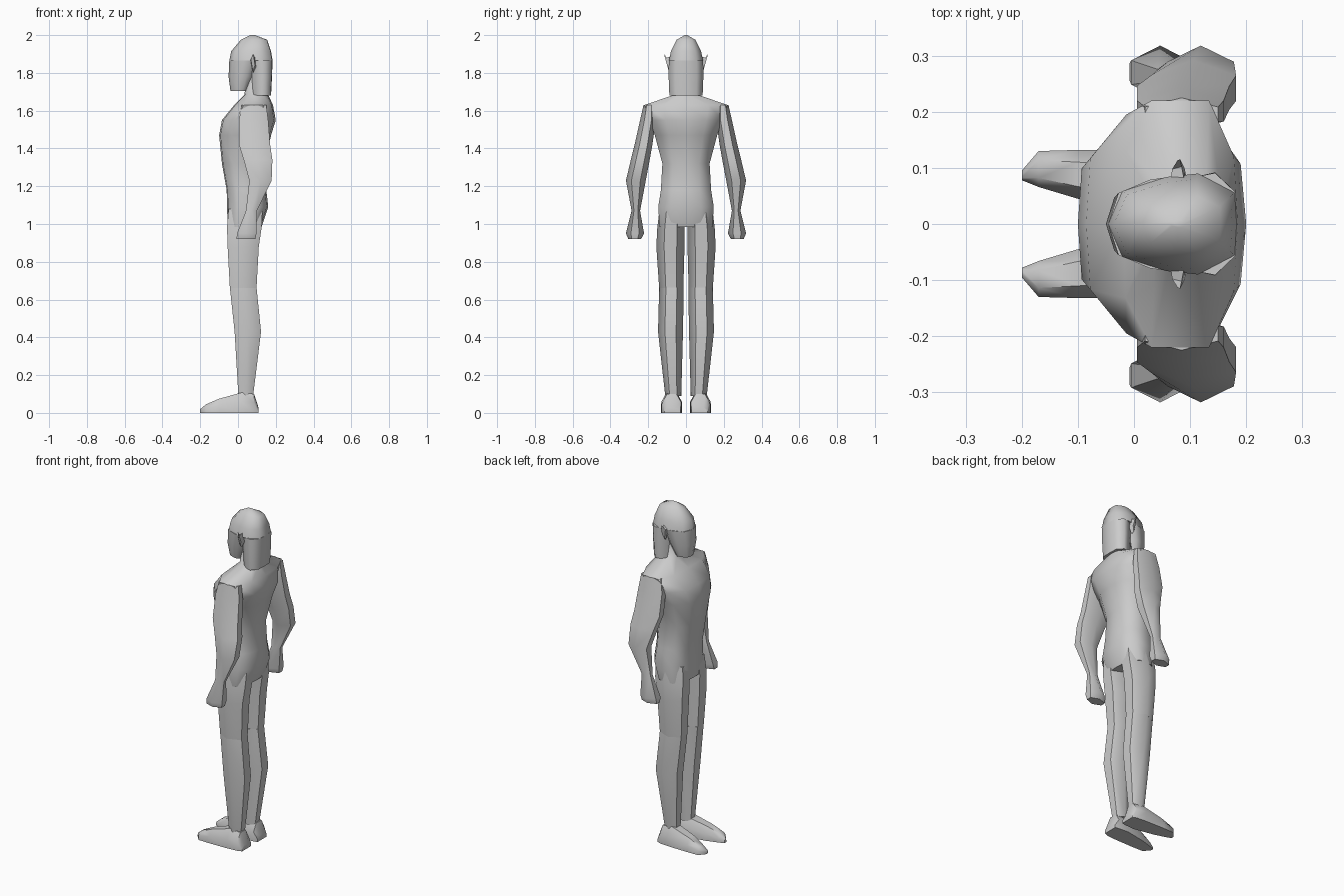
import bpy, math

grey = bpy.data.materials.new("plain grey")
grey.diffuse_color = (0.6, 0.6, 0.6, 1)

# Cross-section patterns as (x, y) in -1..1, front is -x
HEX = [(-1, -.45), (-1, .45), (0, 1), (1, .45), (1, -.45), (0, -1)]
BODY = [(-1, 0), (-.95, .6), (-.5, 1), (.5, 1), (.93, .55), (1, 0),
        (.93, -.55), (.5, -1), (-.5, -1), (-.95, -.6)]
SKULL = [(-1, 0), (-.78, .65), (-.1, .93), (.4, 1), (.97, .62), (1, 0),
         (.97, -.62), (.4, -1), (-.1, -.93), (-.78, -.65)]


def skin(name, rings, angle=60):
    """Join equal-length rings of points into a capped surface."""
    n = len(rings[0])
    verts = [p for r in rings for p in r]
    faces = [(i * n + j, i * n + (j + 1) % n, (i + 1) * n + (j + 1) % n, (i + 1) * n + j)
             for i in range(len(rings) - 1) for j in range(n)]
    faces += [tuple(range(n)), tuple(range(len(verts) - n, len(verts)))]
    me = bpy.data.meshes.new(name)
    me.from_pydata(verts, [], faces)
    me.materials.append(grey)
    ob = bpy.data.objects.new(name, me)
    bpy.context.collection.objects.link(ob)
    bpy.ops.object.select_all(action='DESELECT')
    ob.select_set(True)
    bpy.context.view_layer.objects.active = ob
    bpy.ops.object.mode_set(mode='EDIT')
    bpy.ops.mesh.select_all(action='SELECT')
    bpy.ops.mesh.normals_make_consistent(inside=False)
    bpy.ops.object.mode_set(mode='OBJECT')
    bpy.ops.object.shade_smooth_by_angle(angle=math.radians(angle))
    return ob


def tower(name, pattern, levels, angle=60):
    """Stack sections given as (z, x0, x1, y0, y1)."""
    return skin(name, [[((a + b) / 2 + u * (b - a) / 2, (c + d) / 2 + v * (d - c) / 2, z)
                        for u, v in pattern] for z, a, b, c, d in levels], angle)


def centred(name, pattern, levels, angle=60):
    return tower(name, pattern, [(z, a, b, -w, w) for z, a, b, w in levels], angle)


def mirror(ob):
    m = ob.modifiers.new("mirror", 'MIRROR')
    m.use_axis = (False, True, False)


# Torso with neck
centred("torso", BODY, [
    (.985, -.055, .125, .14), (1.09, -.058, .16, .147), (1.18, -.06, .15, .133),
    (1.32, -.085, .145, .125), (1.47, -.10, .175, .165), (1.55, -.085, .20, .195),
    (1.63, -.02, .185, .22), (1.685, .035, .16, .06), (1.78, .04, .15, .05)])

# Head: cranium, face, and long hair behind the ears
centred("cranium", SKULL, [
    (1.865, -.046, .183, .09), (1.915, -.036, .175, .08), (1.975, .015, .155, .05),
    (2.0, .065, .09, .006)])
centred("face", SKULL, [
    (1.705, -.04, .05, .05), (1.78, -.05, .085, .073), (1.866, -.046, .12, .085)])
centred("hair", SKULL, [
    (1.68, .068, .175, .088), (1.78, .062, .18, .092), (1.866, .055, .183, .091)])

# Pointed ears
mirror(skin("ear", [
    [(.065, .075, 1.87), (.09, .075, 1.89), (.095, .075, 1.83), (.08, .075, 1.80)],
    [(.068, .098, 1.87), (.085, .102, 1.88), (.09, .10, 1.84), (.078, .092, 1.81)],
    [(.078, .114, 1.898), (.082, .115, 1.90), (.083, .114, 1.89), (.08, .112, 1.89)]], 40))

# Arms with fists
mirror(tower("arm", HEX, [
    (1.63, .02, .15, .165, .225), (1.55, .005, .16, .16, .243), (1.42, .005, .17, .178, .272),
    (1.34, .03, .182, .192, .292), (1.23, .06, .178, .213, .318), (1.07, .042, .10, .243, .288),
    (.95, -.005, .098, .222, .318), (.92, -.008, .092, .238, .305)]))

# Legs, split at the knee
mirror(tower("thigh", HEX, [
    (1.08, -.05, .13, .004, .14), (.98, -.058, .125, .008, .152), (.88, -.055, .11, .008, .157),
    (.66, -.043, .098, .014, .142)]))
mirror(tower("shin", HEX, [
    (.665, -.043, .098, .012, .142), (.43, -.018, .122, .016, .148), (.09, .002, .08, .025, .11)]))

# Feet: sections along x as (x, inner, outer, height)
foot = []
for x, a, b, h in [(.108, .03, .115, .03), (.085, .025, .125, .10), (.02, .022, .13, .108),
                   (-.10, .045, .132, .075), (-.17, .066, .13, .045), (-.20, .078, .095, .02)]:
    t = (b - a) * .25
    foot.append([(x, a, 0), (x, b, 0), (x, b, h * .55), (x, b - t, h), (x, a + t, h), (x, a, h * .55)])
mirror(skin("foot", foot, 50))
